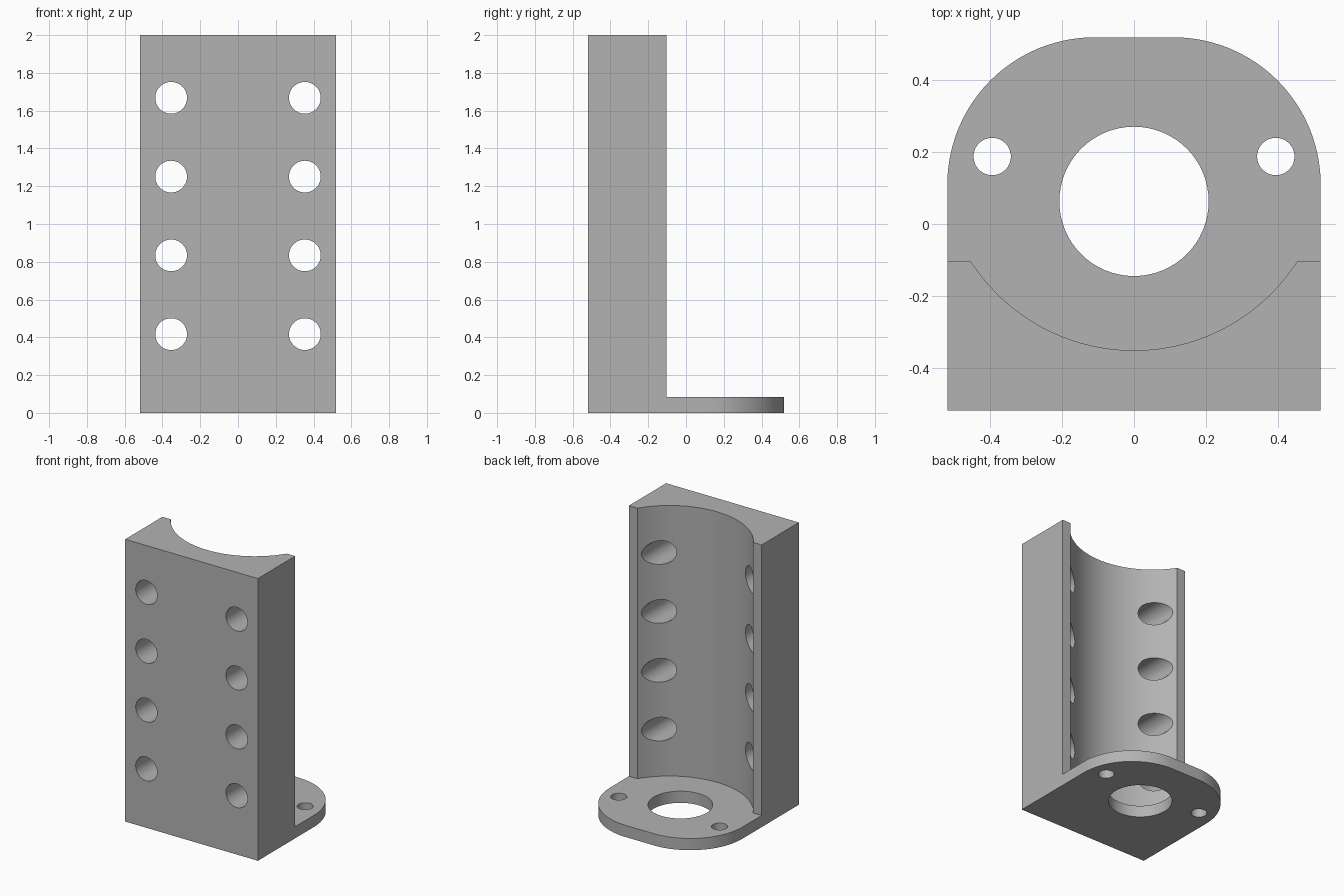
import bpy, bmesh
from math import sin, cos, pi, radians, asin
from mathutils import Matrix

cube = bpy.data.objects.get("Cube")
if cube:
    bpy.data.objects.remove(cube, do_unlink=True)

HALF, TOP, PLATE = 0.52, 2.0, 0.083
LIP_Y = -0.104                          # rear edge of the upright
BORE_Y, BORE_R = 0.188, 0.54            # centre and radius of the hollow
CORNER = 0.41                           # plate corner radius

grey = bpy.data.materials.new("light grey")
grey.use_nodes = True
colour = (0.45, 0.45, 0.45, 1)
grey.diffuse_color = colour
grey.node_tree.nodes["Principled BSDF"].inputs["Base Color"].default_value = colour


def arc(cx, cy, r, start, end, steps):
    angles = [start + (end - start) * i / steps for i in range(steps + 1)]
    return [(cx + r * cos(a), cy + r * sin(a)) for a in angles]


def prism(name, outline, z0, z1):
    """Extrude a flat outline from z0 to z1."""
    bm = bmesh.new()
    face = bm.faces.new([bm.verts.new((x, y, z0)) for x, y in outline])
    ext = bmesh.ops.extrude_face_region(bm, geom=[face])["geom"]
    bmesh.ops.translate(bm, vec=(0, 0, z1 - z0),
                        verts=[v for v in ext if isinstance(v, bmesh.types.BMVert)])
    bmesh.ops.recalc_face_normals(bm, faces=bm.faces)
    mesh = bpy.data.meshes.new(name)
    bm.to_mesh(mesh)
    bm.free()
    obj = bpy.data.objects.new(name, mesh)
    bpy.context.collection.objects.link(obj)
    mesh.materials.append(grey)
    return obj


def drill(name, x, y, r, z0, z1):
    return prism(name, arc(x, y, r, 0, 2 * pi, 64)[:-1], z0, z1)


# Body: square front, rounded rear corners
inner = HALF - CORNER
outline = [(-HALF, -HALF), (HALF, -HALF)]
outline += arc(inner, inner, CORNER, 0, pi / 2, 24)
outline += arc(-inner, inner, CORNER, pi / 2, pi, 24)
bracket = prism("mounting_bracket", outline, 0, TOP)

# Space above the base plate, with the round hollow in the upright
dip = asin((BORE_Y - LIP_Y) / BORE_R)
void = arc(0, BORE_Y, BORE_R, pi + dip, 2 * pi - dip, 64)
void += [(1, LIP_Y), (1, 1), (-1, 1), (-1, LIP_Y)]
cutters = [prism("hollow_cutter", void, PLATE, TOP + 1)]

# Holes through the base plate
cutters.append(drill("centre_hole_cutter", 0, 0.063, 0.208, -1, 1))
for side in (-1, 1):
    cutters.append(drill("plate_hole_cutter", side * 0.395, BORE_Y, 0.052, -1, 1))
    # Four holes through each side of the upright, front to back
    for row in range(1, 5):
        hole = drill("upright_hole_cutter", 0, 0, 0.084, -1, 1)
        hole.data.transform(Matrix.Translation((side * 0.354, 0, row * 0.417))
                            @ Matrix.Rotation(radians(90), 4, "X"))
        cutters.append(hole)

# Cut, then discard the cutters
bpy.context.view_layer.objects.active = bracket
for cutter in cutters:
    cutter.hide_render = True
    mod = bracket.modifiers.new("cut", "BOOLEAN")
    mod.operation, mod.solver, mod.object = "DIFFERENCE", "EXACT", cutter
    bpy.ops.object.modifier_apply(modifier=mod.name)
    bpy.data.objects.remove(cutter, do_unlink=True)

bpy.ops.object.select_all(action="DESELECT")
bracket.select_set(True)
bpy.ops.object.shade_smooth_by_angle(angle=radians(30))
